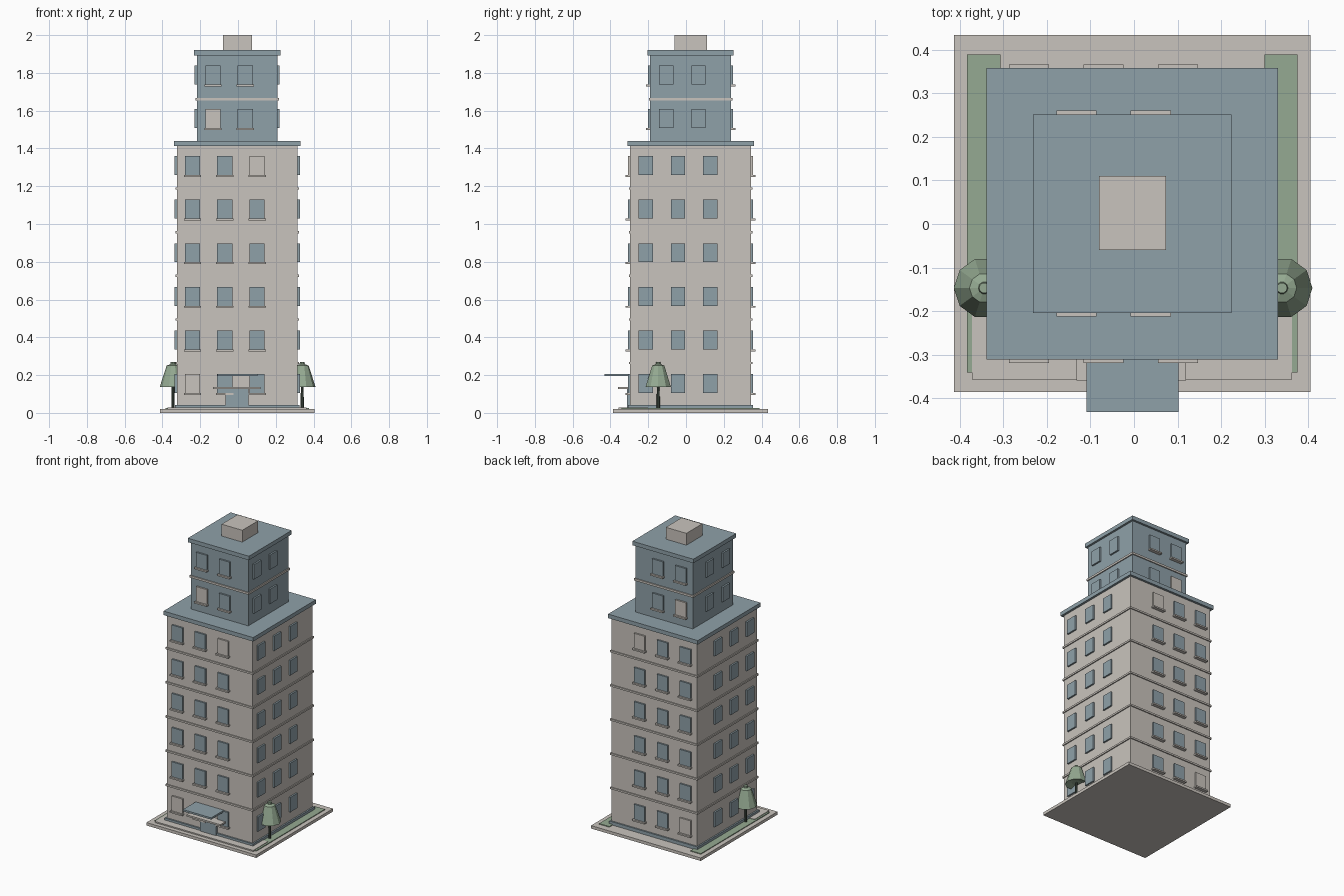
import bpy, bmesh, math
from mathutils import Matrix, Vector

cube = bpy.data.objects.get("Cube")
if cube:
    bpy.data.objects.remove(cube)


def material(name, rgb):
    m = bpy.data.materials.new(name)
    m.use_nodes = True
    m.diffuse_color = (*rgb, 1)
    m.node_tree.nodes["Principled BSDF"].inputs["Base Color"].default_value = (*rgb, 1)
    return m


STONE = material("warm_stone", (0.584, 0.552, 0.508))
BLUE = material("slate_blue", (0.275, 0.356, 0.397))
GREEN = material("leaf_green", (0.30, 0.402, 0.287))
TRUNK = material("dark_trunk", (0.06, 0.085, 0.065))


def finish(name, bm, mat):
    bmesh.ops.recalc_face_normals(bm, faces=bm.faces)
    me = bpy.data.meshes.new(name)
    bm.to_mesh(me)
    bm.free()
    me.materials.append(mat)
    ob = bpy.data.objects.new(name, me)
    bpy.context.scene.collection.objects.link(ob)
    return ob


def add_box(bm, x, y, z):
    size = Vector((x[1] - x[0], y[1] - y[0], z[1] - z[0], 1))
    mid = Vector((x[0] + x[1], y[0] + y[1], z[0] + z[1])) / 2
    bmesh.ops.create_cube(bm, size=1, matrix=Matrix.Translation(mid) @ Matrix.Diagonal(size))


def box(name, x, y, z, mat):
    bm = bmesh.new()
    add_box(bm, x, y, z)
    return finish(name, bm, mat)


CX, CY = -0.004, 0.024


def slab(name, half, z, mat):
    return box(name, (CX - half, CX + half), (CY - half, CY + half), z, mat)


# Ground, lawns and front pavement
slab("ground_slab", 0.41, (0, 0.02), STONE)
box("right_lawn", (-0.384, -0.307), (-0.341, 0.39), (0.015, 0.025), GREEN)
box("left_lawn", (0.30, 0.376), (-0.341, 0.39), (0.015, 0.025), GREEN)
box("front_pavement", (-0.372, 0.363), (-0.357, -0.2), (0.015, 0.028), STONE)

# Tower masses and roofs
slab("plinth", 0.33, (0.018, 0.042), BLUE)
slab("main_block", 0.32, (0.042, 1.415), STONE)
slab("main_roof", 0.335, (1.413, 1.44), BLUE)
slab("upper_block", 0.214, (1.438, 1.895), BLUE)
slab("upper_roof", 0.228, (1.893, 1.92), BLUE)
box("roof_hatch", (-0.08, 0.074), (-0.06, 0.11), (1.918, 2.0), STONE)

# Belts between storeys
STOREY = 0.231
for i in range(5):
    z = 0.264 + STOREY * i
    slab(f"main_belt_{i + 1}", 0.327, (z - 0.006, z + 0.006), STONE)
slab("upper_belt", 0.221, (1.654, 1.668), STONE)


# Windows on all four walls, sills on front and back
def windows(name, half, cols, rows, z0, shift, pale):
    panes, blinds, sills = bmesh.new(), bmesh.new(), bmesh.new()
    for row in range(rows):
        z = z0 + STOREY * row
        for col in range(cols):
            off = (col - (cols - 1) / 2) * 0.171 + shift
            x, y = CX + off, CY + off
            for side in (-1, 1):
                # front and back
                wall = CY + side * half
                ys = sorted((wall - side * 0.01, wall + side * 0.011))
                target = blinds if (row, col) in pale else panes
                add_box(target, (x - 0.04, x + 0.04), ys, (z, z + 0.1))
                ys = sorted((wall - side * 0.01, wall + side * 0.023))
                add_box(sills, (x - 0.046, x + 0.046), ys, (z - 0.01, z))
                # left and right
                wall = CX + side * half
                xs = sorted((wall - side * 0.01, wall + side * 0.011))
                add_box(panes, xs, (y - 0.038, y + 0.038), (z, z + 0.1))
    finish(name + "_panes", panes, BLUE)
    finish(name + "_blinds", blinds, STONE)
    finish(name + "_sills", sills, STONE)


windows("main_windows", 0.32, 3, 6, 0.105, -0.066, {(0, 0), (5, 2)})
windows("upper_windows", 0.214, 2, 2, 1.508, -0.043, {(0, 0)})

# Entrance
box("door", (-0.066, 0.055), (-0.313, -0.28), (0.028, 0.13), BLUE)
box("door_hood", (-0.132, 0.12), (-0.36, -0.28), (0.127, 0.138), STONE)
box("canopy", (-0.109, 0.102), (-0.432, -0.28), (0.195, 0.207), BLUE)


# Trees
def lathe(name, profile, sides, x, y, mat):
    bm = bmesh.new()
    rings = [[bm.verts.new((x + r * math.cos(k * math.tau / sides),
                            y + r * math.sin(k * math.tau / sides), z))
              for k in range(sides)] for r, z in profile]
    for a, b in zip(rings, rings[1:]):
        for k in range(sides):
            n = (k + 1) % sides
            bm.faces.new((a[k], a[n], b[n], b[k]))
    bm.faces.new(rings[0])
    bm.faces.new(rings[-1])
    return finish(name, bm, mat)


CROWN = [(0.03, 0.15), (0.07, 0.138), (0.052, 0.195), (0.034, 0.25), (0.014, 0.258), (0.012, 0.27)]
for side, x in (("right", -0.344), ("left", 0.34)):
    lathe(side + "_tree_trunk", [(0.009, 0.02), (0.007, 0.16)], 8, x, -0.147, TRUNK)
    lathe(side + "_tree_crown", CROWN, 10, x, -0.147, GREEN)
